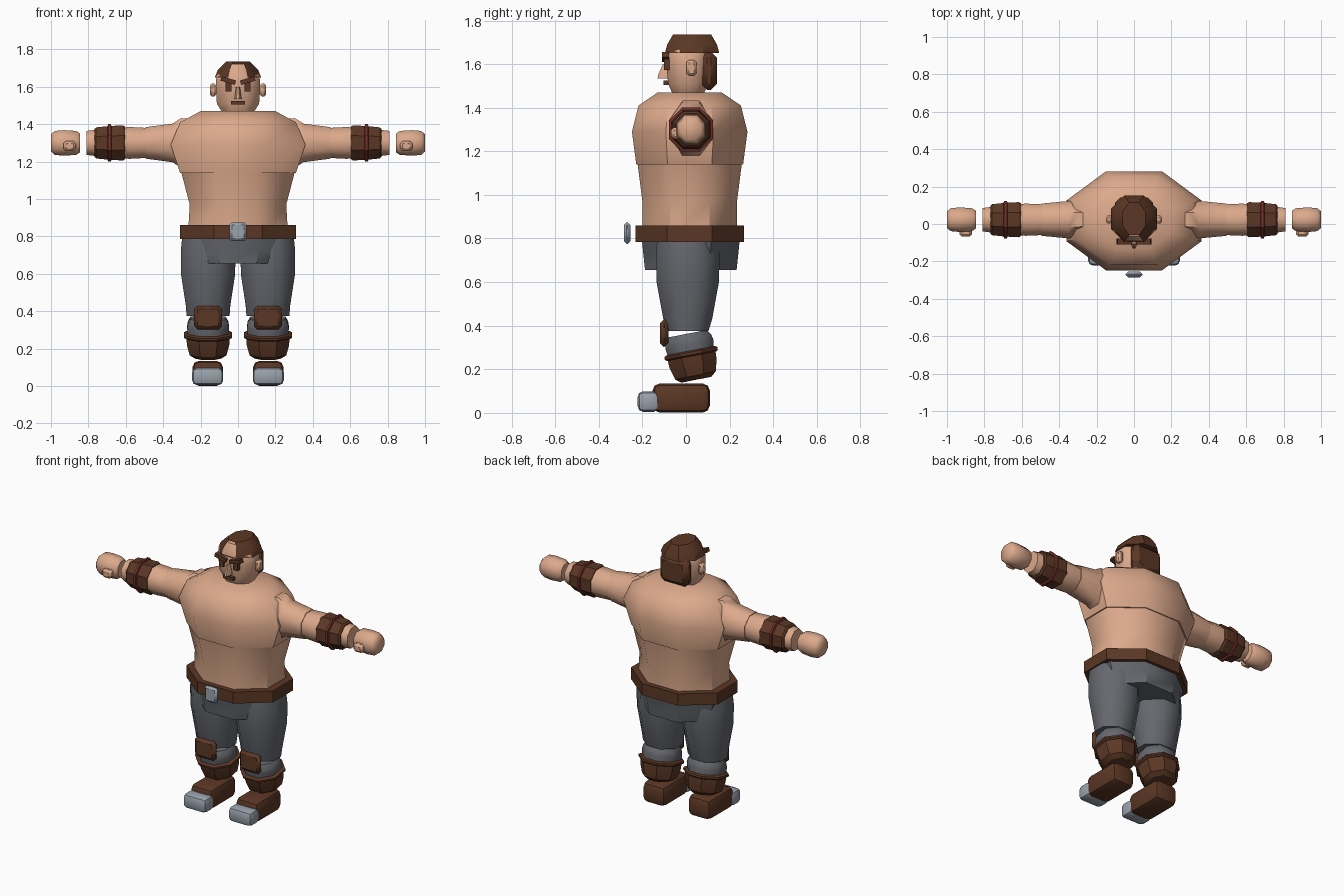
import bpy, bmesh
from math import radians, cos, sin, pi
from mathutils import Matrix, Vector

if "Cube" in bpy.data.objects:
    bpy.data.objects.remove(bpy.data.objects["Cube"])


def material(name, rgb):
    m = bpy.data.materials.new(name)
    m.use_nodes = True
    m.diffuse_color = (*rgb, 1)
    m.node_tree.nodes["Principled BSDF"].inputs["Base Color"].default_value = (*rgb, 1)
    return m


skin = material("skin", (0.72, 0.40, 0.26))
leather = material("brown leather", (0.105, 0.038, 0.018))
cloth = material("grey cloth", (0.13, 0.137, 0.155))
metal = material("pale metal", (0.32, 0.36, 0.41))
red = material("dark red", (0.17, 0.028, 0.022))


def finish(name, bm, mat, mirror, angle):
    mesh = bpy.data.meshes.new(name)
    bm.to_mesh(mesh)
    bm.free()
    mesh.materials.append(mat)
    ob = bpy.data.objects.new(name, mesh)
    bpy.context.collection.objects.link(ob)
    bpy.ops.object.select_all(action='DESELECT')
    ob.select_set(True)
    bpy.context.view_layer.objects.active = ob
    bpy.ops.object.shade_smooth_by_angle(angle=radians(angle))
    if mirror:
        ob.modifiers.new("mirror", 'MIRROR')
    return ob


def loft(name, rings, mat, center=(0, 0, 0), along_x=False, tilt=0,
         mirror=False, angle=50, open_front=False):
    """Eight-sided tube; each ring is (position, half width, half depth)."""
    bm = bmesh.new()
    loops = []
    for t, a, b in rings:
        loop = []
        for k in range(8):
            ang = pi / 8 + k * pi / 4
            u, v = a * cos(ang) / cos(pi / 8), b * sin(ang) / cos(pi / 8)
            loop.append(bm.verts.new((t, u, v) if along_x else (u, v, t)))
        loops.append(loop)
    for lo, hi in zip(loops, loops[1:]):
        for k in range(8):
            n = (k + 1) % 8
            bm.faces.new((lo[k], lo[n], hi[n], hi[k]))
    bm.faces.new(loops[0])
    bm.faces.new(loops[-1])
    bmesh.ops.recalc_face_normals(bm, faces=bm.faces)
    if open_front:
        front = [f for f in bm.faces if f.normal.y < -0.4
                 and abs(f.calc_center_median().x) < 0.01]
        bmesh.ops.delete(bm, geom=front, context='FACES')
    bm.transform(Matrix.Translation(center) @ Matrix.Rotation(radians(tilt), 4, 'X'))
    return finish(name, bm, mat, mirror, angle)


def block(name, center, half, mat, bevel=0.0, segments=1, turn=0, mirror=False):
    """Box with chamfered edges, optionally turned about the y axis."""
    bm = bmesh.new()
    bmesh.ops.create_cube(bm, size=2)
    bmesh.ops.scale(bm, vec=half, verts=bm.verts)
    if bevel:
        bmesh.ops.bevel(bm, geom=bm.edges[:], offset=bevel, segments=segments,
                        profile=0.5, affect='EDGES')
    bm.transform(Matrix.Translation(center) @ Matrix.Rotation(radians(turn), 4, 'Y'))
    return finish(name, bm, mat, mirror, 40)


# Torso, belt and hips
MID = (0, 0.017, 0)
loft("chest", [(1.14, .31, .245), (1.29, .36, .265), (1.41, .31, .235),
               (1.47, .20, .147)], skin, MID)
loft("belly", [(.80, .268, .217), (.97, .258, .217), (1.15, .305, .24)], skin, MID)
loft("belt", [(.785, .31, .249), (.86, .31, .249)], leather, MID, angle=30)
block("belt_buckle", (0, -.27, .825), (.045, .015, .05), metal, .013)
loft("hips", [(.655, .24, .21), (.73, .26, .218), (.80, .285, .225)], cloth,
     (0, .022, 0), angle=40)

# Head and face
loft("head", [(1.465, .085, .072), (1.51, .113, .092), (1.60, .119, .10),
              (1.66, .115, .10), (1.722, .06, .075)], skin, (0, .01, 0))
loft("hair_cap", [(1.65, .124, .125), (1.69, .108, .114), (1.735, .062, .088)],
     leather, (0, .028, 0), angle=35, open_front=True)
block("back_hair", (0, .105, 1.57), (.102, .037, .088), leather, .028)
loft("nose", [(1.535, .018, .038), (1.55, .017, .036), (1.6, .01, .014)],
     skin, (0, -.092, 0), angle=30)
block("mouth", (0, -.09, 1.515), (.037, .013, .01), leather)
block("eyebrows", (.052, -.094, 1.633), (.04, .016, .012), leather, turn=-16, mirror=True)
block("eyes", (.05, -.088, 1.6), (.016, .012, .026), leather, mirror=True)
block("ears", (.133, .025, 1.583), (.017, .023, .036), skin, .011, mirror=True)

# Arms and hands
ARM = dict(center=(0, .023, 1.3), along_x=True, mirror=True)
loft("upper_arms", [(.27, .09, .13), (.305, .092, .132), (.35, .1, .103),
                    (.495, .086, .084)], skin, **ARM)
loft("forearms", [(.485, .082, .08), (.58, .086, .085), (.72, .075, .075),
                  (.81, .062, .064)], skin, **ARM)
loft("bracers", [(.605, .088, .088), (.615, .094, .094), (.69, .09, .09),
                 (.758, .083, .083), (.768, .074, .074)], leather, angle=30, **ARM)
loft("bracer_bands", [(.675, .088, .088), (.68, .1, .1), (.694, .1, .1),
                      (.699, .086, .086)], red, angle=30, **ARM)
loft("hands", [(.844, .047, .05), (.865, .061, .064), (.93, .066, .068),
               (.98, .061, .064), (1.0, .045, .046)], skin, **ARM)
block("thumbs", (.9, -.045, 1.283), (.033, .023, .027), skin, .013, mirror=True)

# Legs
loft("thighs", [(.375, .115, .095), (.43, .119, .112), (.60, .145, .143),
                (.72, .146, .146), (.80, .138, .14)], cloth, (.16, .008, 0), mirror=True)
SHIN = dict(center=(.16, .025, .265), tilt=11, mirror=True)
loft("shins", [(-.04, .1, .1), (.05, .112, .112), (.075, .108, .108),
               (.1, .095, .09)], cloth, **SHIN)
loft("boot_cuffs", [(-.115, .07, .07), (-.095, .098, .095), (-.04, .113, .11),
                    (.01, .116, .112)], leather, angle=35, **SHIN)
loft("boot_rims", [(-.005, .118, .115), (.002, .128, .124), (.014, .128, .124),
                   (.021, .114, .112)], leather, angle=30, **SHIN)
block("knee_pads", (.16, -.1, .366), (.075, .02, .063), leather, .018, mirror=True)
block("shoes", (.162, -.022, .068), (.081, .132, .067), leather, .034, 2, mirror=True)
block("toe_caps", (.162, -.172, .052), (.083, .05, .047), metal, .026, 2, mirror=True)
